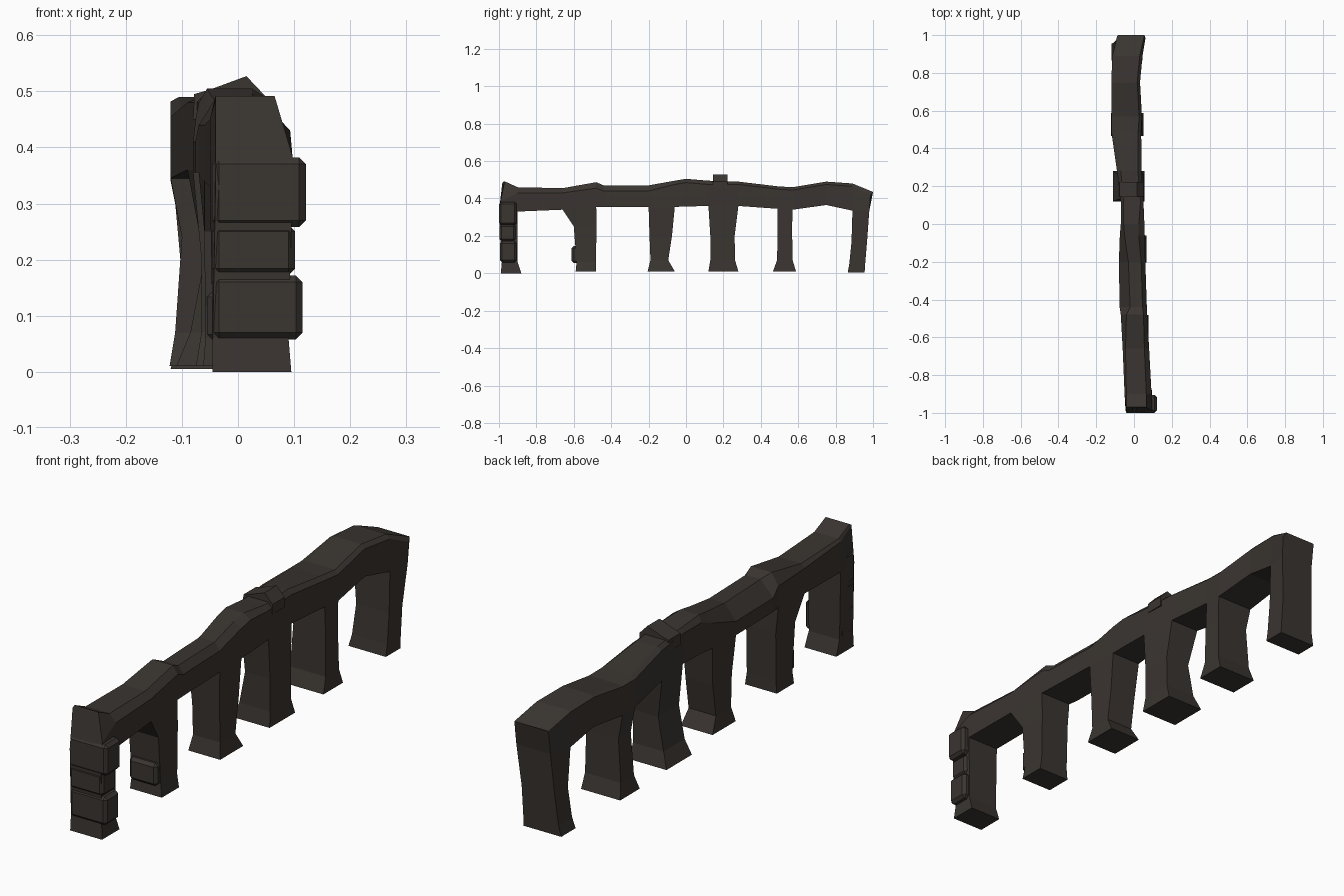
import bpy, bmesh

stone = bpy.data.materials.new("dark_stone")
stone.diffuse_color = (0.042, 0.035, 0.03, 1)


def finish(name, bm, bevel=0):
    bmesh.ops.recalc_face_normals(bm, faces=bm.faces)
    me = bpy.data.meshes.new(name)
    bm.to_mesh(me)
    bm.free()
    me.materials.append(stone)
    ob = bpy.data.objects.new(name, me)
    bpy.context.collection.objects.link(ob)
    if bevel:
        m = ob.modifiers.new("worn_edges", "BEVEL")
        m.width = bevel
        m.segments = 1
    return ob


def bridge(bm, a, b, skip=()):
    n = len(a)
    for i in range(n):
        if i not in skip:
            j = (i + 1) % n
            bm.faces.new((a[i], a[j], b[j], b[i]))


# beam stations: y, side x0 x1, top x0 x1, z of bottom, right shoulder, top, left shoulder
stations = [
    (-1.00, -.040, .097, -.040, .065, .330, .385, .492, .485),
    (-.90, -.050, .093, -.040, .065, .330, .430, .460, .450),
    (-.66, -.060, .080, -.045, .055, .340, .430, .455, .440),
    (-.48, -.070, .070, -.040, .050, .355, .455, .487, .440),
    (-.44, -.076, .068, -.020, .045, .355, .440, .470, .410),
    (-.20, -.080, .060, -.030, .038, .355, .440, .470, .410),
    (-.06, -.075, .057, -.050, .025, .355, .475, .495, .455),
    (.00, -.070, .055, -.055, .025, .357, .485, .505, .480),
    (.12, -.070, .050, -.055, .035, .360, .475, .495, .480),
    (.28, -.090, .040, -.070, .020, .360, .475, .490, .480),
    (.49, -.120, .038, -.100, .022, .345, .450, .465, .455),
    (.57, -.120, .042, -.100, .027, .340, .445, .460, .455),
    (.75, -.120, .032, -.105, .017, .365, .475, .490, .482),
    (.89, -.115, .045, -.100, .030, .335, .465, .480, .475),
    (.98, -.090, .060, -.085, .055, .335, .420, .435, .430),
]
# legs: first station of the bay -> rings (z, y0, y1, x0, x1)
legs = {
    0: [(.06, -.985, -.90, -.045, .090), (.0, -.99, -.88, -.045, .095)],
    2: [(.25, -.60, -.478, -.060, .070), (.06, -.585, -.482, -.058, .070),
        (.01, -.59, -.482, -.062, .078)],
    5: [(.20, -.195, -.075, -.065, .055), (.07, -.19, -.095, -.065, .055),
        (.01, -.205, -.06, -.075, .065)],
    8: [(.20, .13, .26, -.060, .050), (.07, .13, .262, -.085, .050),
        (.01, .12, .28, -.110, .055)],
    10: [(.24, .49, .567, -.100, .042), (.07, .487, .57, -.112, .045),
         (.01, .465, .588, -.122, .050)],
    13: [(.17, .885, .968, -.100, .045), (.05, .873, .958, -.110, .045),
         (.005, .865, .955, -.120, .045)],
}

# beam and legs as one continuous shell
bm = bmesh.new()
lean = {0: .03, len(stations) - 1: .02}
rings = []
for i, (y, x0, x1, t0, t1, zb, zr, zt, zl) in enumerate(stations):
    d = lean.get(i, 0)
    pts = [(x0, y, zb), (x1, y, zb), (x1, y + d * .3, zr), (t1, y + d, zt),
           (t0, y + d, zt), (x0, y + d * .6, zl)]
    rings.append([bm.verts.new(p) for p in pts])
for i in range(len(rings) - 1):
    bridge(bm, rings[i], rings[i + 1], skip=(0,) if i in legs else ())
bm.faces.new(rings[0])
bm.faces.new(rings[-1])
for i, levels in legs.items():
    prev = [rings[i][0], rings[i][1], rings[i + 1][1], rings[i + 1][0]]
    for z, y0, y1, x0, x1 in levels:
        cur = [bm.verts.new(p) for p in
               ((x0, y0, z), (x1, y0, z), (x1, y1, z), (x0, y1, z))]
        bridge(bm, prev, cur)
        prev = cur
    bm.faces.new(prev)
finish("arcade_wall", bm)


def block(name, x0, x1, y0, y1, z0, z1, bevel=.012):
    bm = bmesh.new()
    bmesh.ops.create_cube(bm, size=1)
    for v in bm.verts:
        v.co = (x1 if v.co.x > 0 else x0, y1 if v.co.y > 0 else y0,
                z1 if v.co.z > 0 else z0)
    finish(name, bm, bevel)


# facing stones on the front pier and second leg
block("front_stone_upper", -.046, .121, -1.0, -.905, .258, .382)
block("front_stone_middle", -.046, .102, -.998, -.91, .172, .262)
block("front_stone_lower", -.046, .115, -.995, -.905, .058, .172)
block("second_leg_stone", -.055, .068, -.612, -.56, .055, .145)

# peaked stone on top of the beam
bm = bmesh.new()
profile = [(-.08, .45), (-.078, .495), (-.05, .503), (.015, .527), (.05, .49), (.05, .45)]
ends = [[bm.verts.new((x, y, z)) for x, z in profile] for y in (.145, .222)]
bridge(bm, *ends)
for e in ends:
    bm.faces.new(e)
finish("cap_stone", bm)
